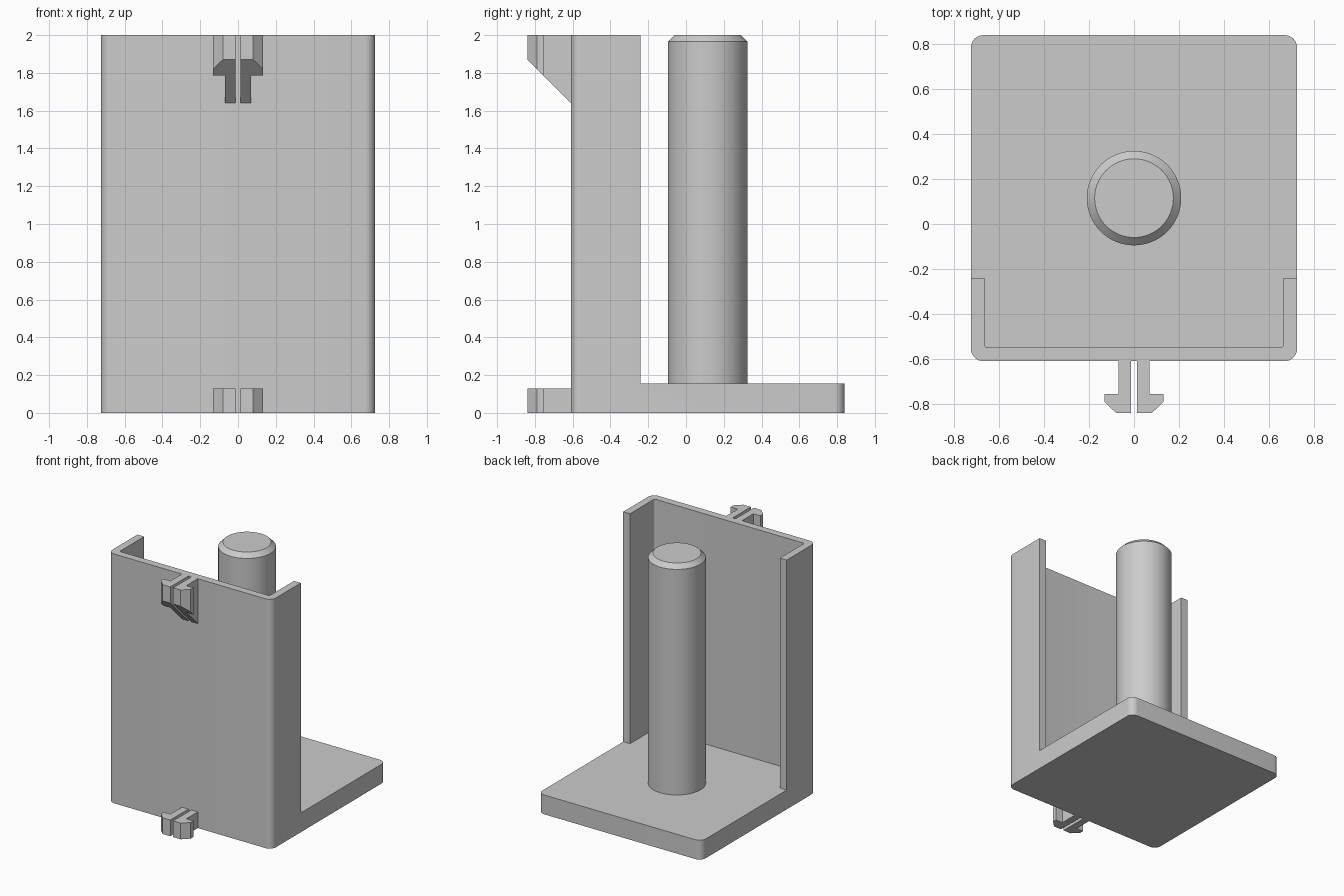
import bpy, bmesh

old = bpy.data.objects.get("Cube")
if old:
    bpy.data.objects.remove(old, do_unlink=True)

# Single plain grey plastic
grey = bpy.data.materials.new("grey_plastic")
grey.use_nodes = True
COLOR = (0.6, 0.6, 0.6, 1)
grey.diffuse_color = COLOR
grey.node_tree.nodes["Principled BSDF"].inputs["Base Color"].default_value = COLOR


def finish(bm, name):
    """Turn a bmesh into a grey object in the scene."""
    bmesh.ops.recalc_face_normals(bm, faces=bm.faces[:])
    mesh = bpy.data.meshes.new(name)
    bm.to_mesh(mesh)
    bm.free()
    mesh.materials.append(grey)
    obj = bpy.data.objects.new(name, mesh)
    bpy.context.collection.objects.link(obj)
    return obj


def smooth(obj):
    bpy.ops.object.select_all(action="DESELECT")
    obj.select_set(True)
    bpy.context.view_layer.objects.active = obj
    bpy.ops.object.shade_smooth_by_angle(angle=0.6)


def prism(name, outline, bottom, top, radius=0, rounded=lambda co: True):
    """Upright prism; bottom(y) gives the underside height at each point."""
    bm = bmesh.new()
    low = [bm.verts.new((x, y, bottom(y))) for x, y in outline]
    high = [bm.verts.new((x, y, top)) for x, y in outline]
    bm.faces.new(low)
    bm.faces.new(high)
    uprights = []
    for i in range(len(low)):
        j = (i + 1) % len(low)
        bm.faces.new((low[i], low[j], high[j], high[i]))
    for a, b in zip(low, high):
        if radius and rounded(a.co):
            uprights.append(bm.edges.get((a, b)))
    if uprights:
        bmesh.ops.bevel(bm, geom=uprights, offset=radius, segments=8,
                        profile=0.5, affect="EDGES")
    return finish(bm, name)


# Base plate and three-sided wall, carved from one rounded block
W, FRONT, BACK = 0.725, -0.61, 0.84
body = prism("base_and_wall", [(-W, FRONT), (W, FRONT), (W, BACK), (-W, BACK)],
             lambda y: 0, 2, 0.055)
IN, IN_Y, END_Y = 0.665, -0.55, -0.24
cutter = prism("cavity_cutter",
               [(-IN, IN_Y), (IN, IN_Y), (IN, END_Y), (1, END_Y),
                (1, 1), (-1, 1), (-1, END_Y), (-IN, END_Y)],
               lambda y: 0.155, 2.2, 0.015, lambda co: co.y < -0.5)
cutter.hide_render = True
cut = body.modifiers.new("cavity", "BOOLEAN")
cut.operation = "DIFFERENCE"
cut.solver = "EXACT"
cut.object = cutter
bpy.context.view_layer.objects.active = body
bpy.ops.object.modifier_apply(modifier=cut.name)
bpy.data.objects.remove(cutter, do_unlink=True)
smooth(body)

# Round post with a chamfered top, made from stacked rings
bm = bmesh.new()
bmesh.ops.create_circle(bm, cap_ends=True, segments=64, radius=0.21)
edges = bm.edges[:]
for z, scale in ((1.965, 1), (2, 0.175 / 0.21)):
    new = bmesh.ops.extrude_edge_only(bm, edges=edges)["geom"]
    for v in (g for g in new if isinstance(g, bmesh.types.BMVert)):
        v.co = (v.co.x * scale, v.co.y * scale, z)
    edges = [g for g in new if isinstance(g, bmesh.types.BMEdge)
             and all(abs(v.co.z - z) < 0.001 for v in g.verts)]
bmesh.ops.contextual_create(bm, geom=edges)
for v in bm.verts:
    v.co.y += 0.115
    v.co.z = max(v.co.z, 0.15)
smooth(finish(bm, "post"))

# Split snap clips: a mirrored pair of barbed prongs at top and bottom
PRONG = [(0.013, FRONT), (0.07, FRONT), (0.07, -0.755), (0.132, -0.755),
         (0.132, -0.79), (0.08, -0.84), (0.013, -0.84)]
for level, underside, top in (("lower", lambda y: 0, 0.13),
                              ("upper", lambda y: 1.64 + FRONT - y, 2)):
    for side, sign in (("left", 1), ("right", -1)):
        prism(f"{level}_clip_{side}", [(sign * x, y) for x, y in PRONG],
              underside, top)
